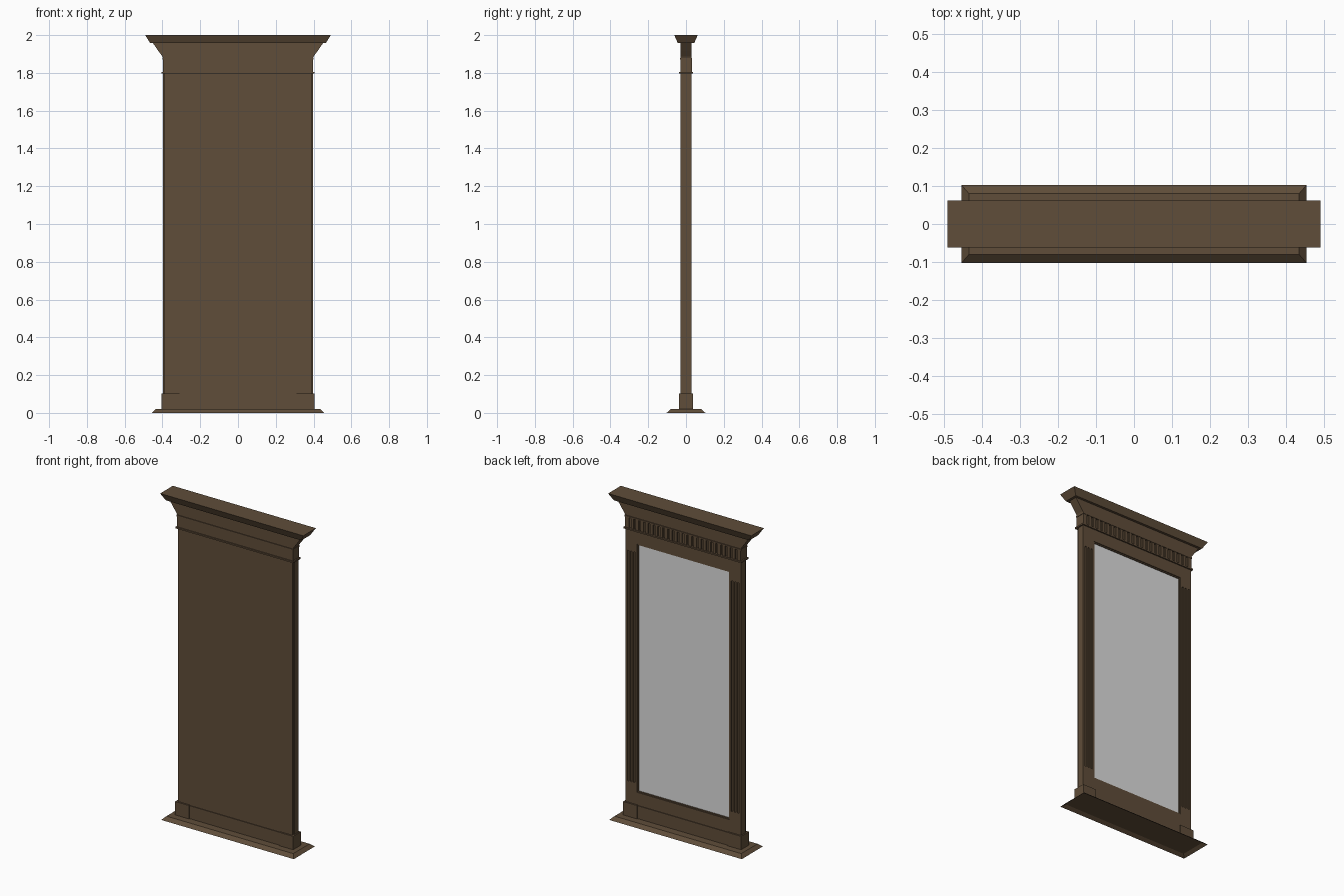
import bpy, bmesh

if "Cube" in bpy.data.objects:
    bpy.data.objects.remove(bpy.data.objects["Cube"])

def material(name, rgb):
    m = bpy.data.materials.new(name)
    m.diffuse_color = (*rgb, 1)
    m.use_nodes = True
    m.node_tree.nodes["Principled BSDF"].inputs["Base Color"].default_value = m.diffuse_color
    return m

WOOD = material("dark_wood", (0.115, 0.074, 0.041))
GLASS = material("mirror_grey", (0.72, 0.72, 0.72))

def finish(name, bm, mat):
    bmesh.ops.recalc_face_normals(bm, faces=bm.faces[:])
    me = bpy.data.meshes.new(name)
    bm.to_mesh(me)
    bm.free()
    me.materials.append(mat)
    ob = bpy.data.objects.new(name, me)
    bpy.context.collection.objects.link(ob)
    return ob

def add_box(bm, x0, x1, y0, y1, z0, z1):
    vs = bmesh.ops.create_cube(bm, size=1)["verts"]
    for v in vs:
        v.co.x = x1 if v.co.x > 0 else x0
        v.co.y = y1 if v.co.y > 0 else y0
        v.co.z = z1 if v.co.z > 0 else z0
    return vs

def boxes(name, dims, mat=WOOD):
    bm = bmesh.new()
    for d in dims:
        add_box(bm, *d)
    return finish(name, bm, mat)

def frustum(bm, z0, hx0, hy0, z1, hx1, hy1):
    vs = add_box(bm, -1, 1, -1, 1, z0, z1)
    for v in vs:
        hx, hy = (hx1, hy1) if v.co.z == vs_top(vs) else (hx0, hy0)
        v.co.x *= hx
        v.co.y *= hy

def vs_top(vs):
    return max(v.co.z for v in vs)

def prism(name, pts, y0, y1):
    # closed x-z outline extruded along y
    bm = bmesh.new()
    f = bm.faces.new([bm.verts.new((x, y0, z)) for x, z in pts])
    r = bmesh.ops.extrude_face_region(bm, geom=[f])
    for v in r["geom"]:
        if isinstance(v, bmesh.types.BMVert):
            v.co.y = y1
    return finish(name, bm, WOOD)

# base flange: sloped edge, hollow underneath
bm = bmesh.new()
frustum(bm, 0, 0.455, 0.103, 0.02, 0.435, 0.08)
bm.normal_update()
bottom = min(bm.faces, key=lambda f: f.calc_center_median().z)
bmesh.ops.inset_individual(bm, faces=[bottom], thickness=0.03)
for v in bottom.verts:
    v.co.z = 0.014
finish("base_flange", bm, WOOD)

# plinth with projecting corner blocks
boxes("plinth", [(-0.32, 0.32, -0.032, 0.032, 0.02, 0.1)])
boxes("plinth_blocks", [(min(s * .31, s * .405), max(s * .31, s * .405), -0.038, 0.038, 0.02, 0.103)
                        for s in (-1, 1)])

# back panel and frame rails
boxes("back_panel", [(-0.392, 0.392, -0.028, 0.012, 0.1, 1.88)])
boxes("frame_rails", [(-0.318, 0.318, 0.01, 0.028, 0.1, 0.18),
                      (-0.318, 0.318, 0.01, 0.028, 1.72, 1.8)])

# fluted side stiles: solid ends, recessed field, raised ribs
stiles = []
for s in (-1, 1):
    def span(a, b, *rest):
        stiles.append((min(s * a, s * b), max(s * a, s * b), *rest))
    span(.318, .397, -0.014, 0.021, 0.1, 1.8)
    span(.318, .397, 0.02, 0.028, 0.1, 0.235)
    span(.318, .397, 0.02, 0.028, 1.665, 1.8)
    for a, b in ((.318, .330), (.341, .351), (.362, .372), (.383, .397)):
        span(a, b, 0.02, 0.028, 0.235, 1.665)
boxes("fluted_stiles", stiles)

# mirror glass and its thin lip, facing +y
boxes("mirror_glass", [(-0.318, 0.318, 0.011, 0.018, 0.18, 1.72)], GLASS)
boxes("mirror_lip", [(-0.318, -0.311, 0.012, 0.023, 0.18, 1.72),
                     (0.311, 0.318, 0.012, 0.023, 0.18, 1.72),
                     (-0.311, 0.311, 0.012, 0.023, 0.18, 0.187),
                     (-0.311, 0.311, 0.012, 0.023, 1.713, 1.72)])

# frieze with a row of upright ribs on the mirror side
boxes("frieze", [(-0.397, 0.397, -0.029, 0.022, 1.805, 1.873)])
n = 24
pitch = 0.794 / n
boxes("frieze_ribs", [(-0.397 + i * pitch + 0.007, -0.397 + (i + 1) * pitch - 0.007,
                       0.021, 0.031, 1.806, 1.872) for i in range(n)])
boxes("frieze_ends", [(-0.397, -0.385, 0.021, 0.031, 1.806, 1.872),
                      (0.385, 0.397, 0.021, 0.031, 1.806, 1.872)])

# thin mouldings below and above the frieze
boxes("lower_moulding", [(-0.405, 0.405, -0.036, 0.036, 1.797, 1.806)])
boxes("upper_moulding", [(-0.4, 0.4, -0.032, 0.033, 1.871, 1.88)])

# flared neck (spreads sideways only) and crown
half = [(0.397, 1.878), (0.401, 1.888), (0.423, 1.918), (0.452, 1.96)]
prism("flared_neck", half + [(-x, z) for x, z in reversed(half)], -0.028, 0.028)
bm = bmesh.new()
frustum(bm, 1.957, 0.465, 0.043, 2.0, 0.491, 0.062)
finish("crown", bm, WOOD)
